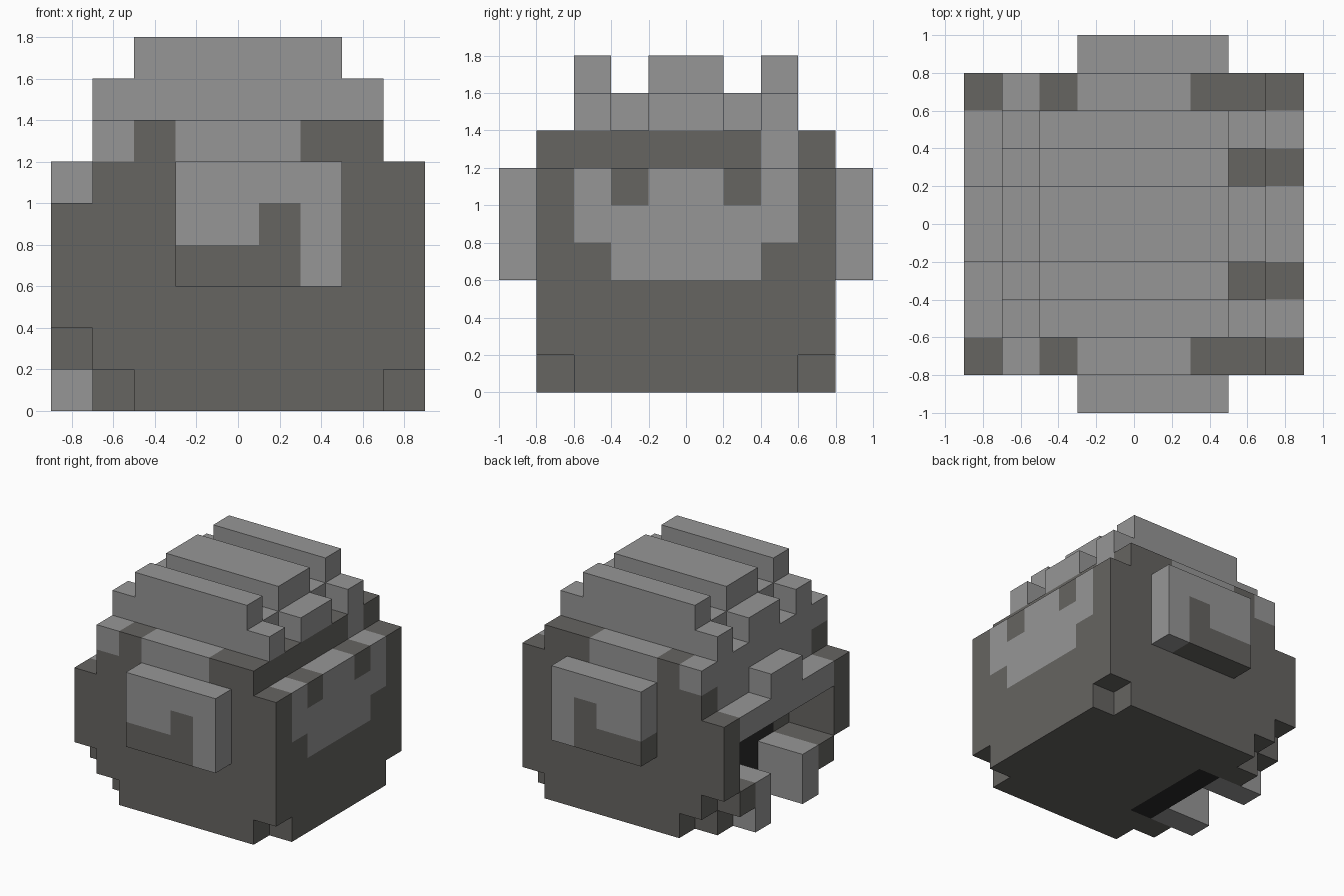
import bpy, bmesh
from mathutils import Vector

if "Cube" in bpy.data.objects:
    bpy.data.objects.remove(bpy.data.objects["Cube"])

STEP = 0.2
ORIGIN = Vector((-0.9, -1.0, 0.0))


def material(name, r, g, b):
    m = bpy.data.materials.new(name)
    m.use_nodes = True
    m.diffuse_color = (r, g, b, 1)
    m.node_tree.nodes["Principled BSDF"].inputs["Base Color"].default_value = (r, g, b, 1)
    return m


MATS = [material("light_grey", 0.305, 0.305, 0.305),
        material("dark_grey", 0.133, 0.128, 0.120),
        material("black", 0.024, 0.024, 0.024)]
LIGHT, DARK, BLACK = 0, 1, 2

cells = {}  # (i, j, k) -> (part name, material index)


def fill(part, i, j, k, mat, mirror=False):
    """Fill block cells; i, j, k are (start, end) ranges. Mirror copies across y."""
    for a in range(*i):
        for b in range(*j):
            for c in range(*k):
                cells[a, b, c] = (part, mat)
                if mirror:
                    cells[a, 9 - b, c] = (part, mat)


# Main head block and the ring above it
fill("head", (2, 9), (1, 9), (0, 6), DARK)
fill("head", (2, 8), (1, 9), (6, 7), DARK)
for j in (1, 8):
    cells.pop((8, j, 0))                                     # clipped lower corners
fill("head", (3, 6), (1, 2), (6, 7), LIGHT, True)            # side markings
fill("head", (7, 8), (7, 8), (6, 7), LIGHT)

# Scalloped marking on the +x end
fill("head", (8, 9), (3, 7), (3, 4), LIGHT)
fill("head", (8, 9), (2, 8), (4, 5), LIGHT)
fill("head", (8, 9), (2, 3), (5, 6), LIGHT, True)
fill("head", (8, 9), (4, 6), (5, 6), LIGHT)

# Open end: cheeks, forehead, brow and nose
fill("cheek", (1, 2), (1, 2), (1, 6), DARK, True)
fill("cheek", (0, 1), (1, 2), (2, 5), DARK, True)
fill("jaw", (1, 2), (2, 3), (0, 2), DARK, True)
fill("jaw", (0, 1), (2, 3), (1, 2), DARK, True)
fill("forehead", (1, 2), (2, 8), (4, 7), LIGHT)
fill("forehead", (1, 2), (1, 2), (6, 7), LIGHT, True)
fill("brow", (0, 1), (2, 8), (4, 5), LIGHT)
fill("nose", (0, 1), (4, 6), (5, 6), LIGHT)

# Dark mouth wall and the two teeth
fill("mouth", (2, 3), (3, 7), (0, 4), BLACK)
fill("teeth", (0, 2), (3, 4), (0, 2), LIGHT, True)

# Ears with the hooked dark marking
fill("ears", (3, 7), (0, 1), (3, 6), LIGHT, True)
fill("ears", (3, 6), (0, 1), (3, 4), DARK, True)
fill("ears", (5, 6), (0, 1), (4, 5), DARK, True)

# Crown slab with notched ends, and the three ridges
fill("crown", (2, 7), (2, 8), (7, 8), LIGHT)
for ends in ((1, 2), (7, 8)):
    fill("crown", ends, (2, 3), (7, 8), LIGHT, True)
    fill("crown", ends, (4, 6), (7, 8), LIGHT)
fill("ridges", (2, 7), (2, 3), (8, 9), LIGHT, True)
fill("ridges", (2, 7), (4, 6), (8, 9), LIGHT)


def build(part):
    """Make one object from the outer faces of a part's cells."""
    bm = bmesh.new()
    for cell, (name, mat) in cells.items():
        if name != part:
            continue
        for axis in range(3):
            for side in (0, 1):
                near = list(cell)
                near[axis] += 2 * side - 1
                if tuple(near) in cells:
                    continue
                u, v = (axis + 1) % 3, (axis + 2) % 3
                loop = [(0, 0), (1, 0), (1, 1), (0, 1)]
                verts = []
                for du, dv in (loop if side else loop[::-1]):
                    p = Vector(cell)
                    p[axis] += side
                    p[u] += du
                    p[v] += dv
                    verts.append(bm.verts.new(ORIGIN + p * STEP))
                bm.faces.new(verts).material_index = mat
    bmesh.ops.remove_doubles(bm, verts=bm.verts[:], dist=0.001)
    mesh = bpy.data.meshes.new(part)
    bm.to_mesh(mesh)
    bm.free()
    for m in MATS:
        mesh.materials.append(m)
    bpy.context.collection.objects.link(bpy.data.objects.new(part, mesh))


for part in sorted({name for name, _ in cells.values()}):
    build(part)
